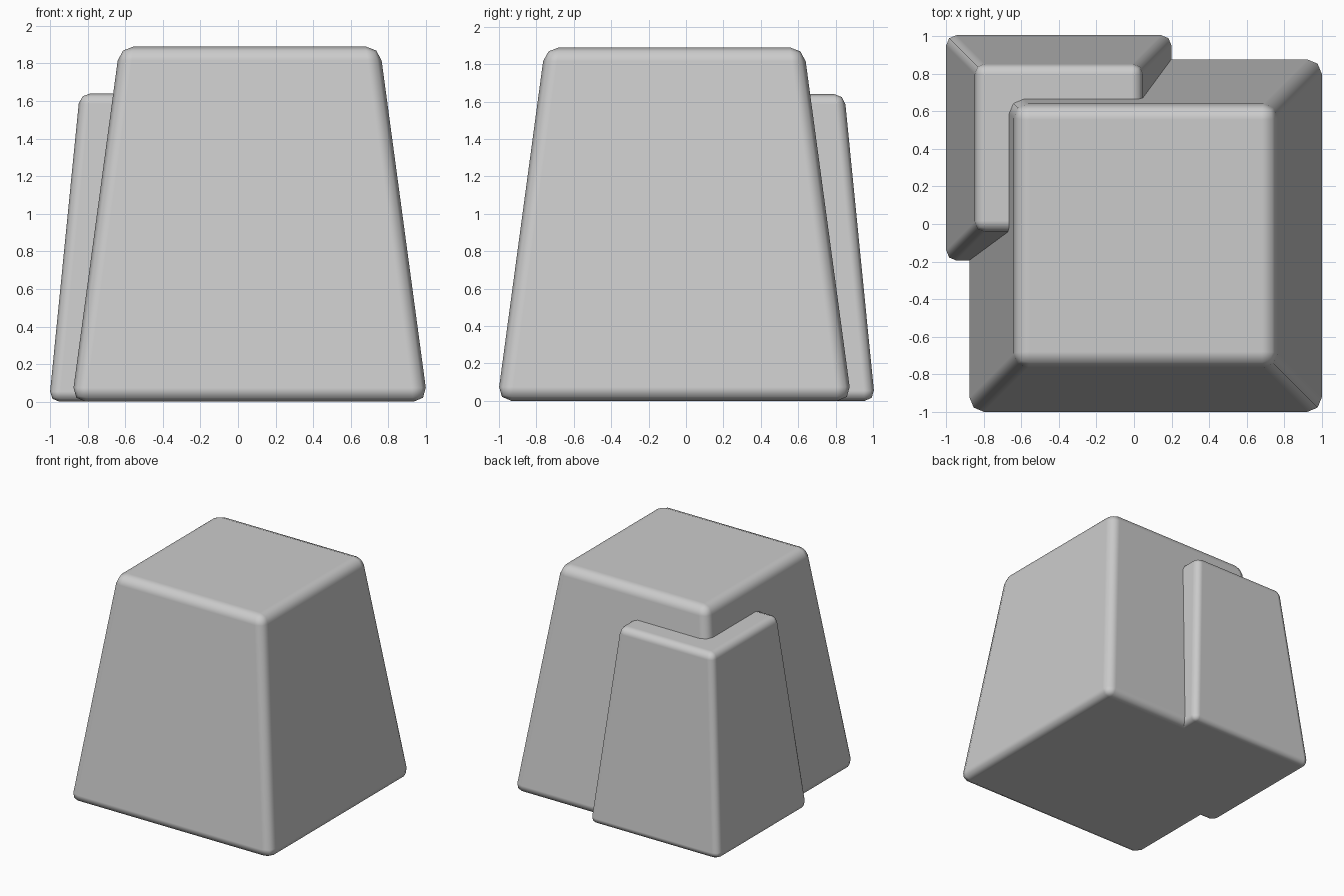
import bpy, bmesh

if "Cube" in bpy.data.objects:
    bpy.data.objects.remove(bpy.data.objects["Cube"])


def tapered_block(name, cx, cy, base, top, height, bevel):
    # Square frustum standing on z = 0, with rounded edges
    bm = bmesh.new()
    bmesh.ops.create_cube(bm, size=2)
    for v in bm.verts:
        half = top if v.co.z > 0 else base
        v.co = (cx + v.co.x * half, cy + v.co.y * half,
                height if v.co.z > 0 else 0)
    mesh = bpy.data.meshes.new(name)
    bm.to_mesh(mesh)
    bm.free()
    mesh.shade_smooth()
    obj = bpy.data.objects.new(name, mesh)
    bpy.context.collection.objects.link(obj)
    mod = obj.modifiers.new("rounded_edges", 'BEVEL')
    mod.width = bevel
    mod.segments = 2
    mod.limit_method = 'NONE'
    mod.harden_normals = True
    return obj


# Tall main block
tapered_block("main_block", 0.062, -0.062, 0.947, 0.692, 1.89, 0.075)
# Shorter block wrapping the back left corner
tapered_block("corner_block", -0.4, 0.405, 0.605, 0.442, 1.64, 0.055)
